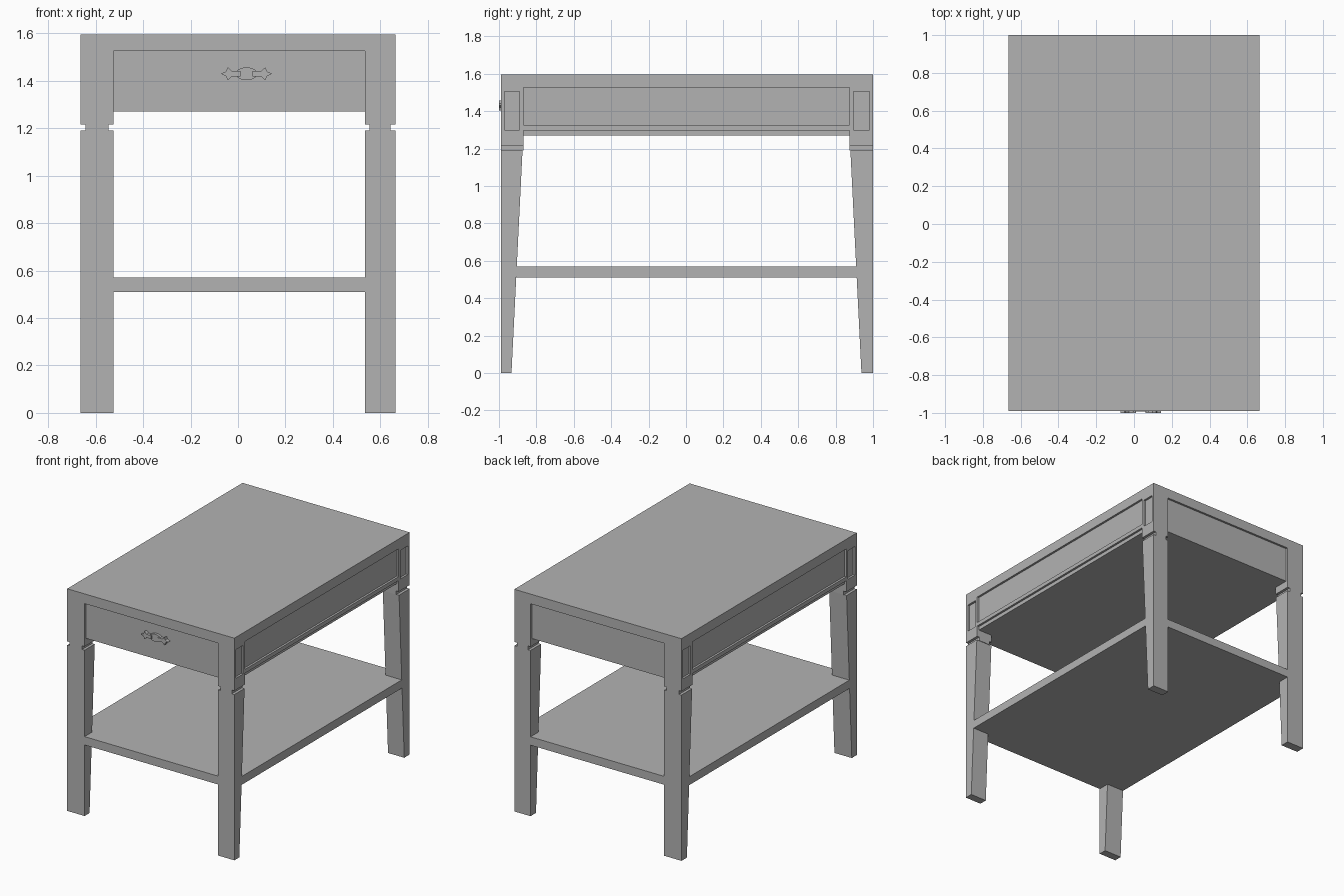
import bpy
import bmesh
import math
from mathutils import Vector

if "Cube" in bpy.data.objects:
    bpy.data.objects.remove(bpy.data.objects["Cube"], do_unlink=True)

GREY = (0.45, 0.45, 0.45, 1)
paint = bpy.data.materials.new("plain grey")
paint.use_nodes = True
paint.diffuse_color = GREY
paint.node_tree.nodes["Principled BSDF"].inputs["Base Color"].default_value = GREY

X0, X1 = -0.664, 0.664      # outer sides
Y0, Y1 = -0.99, 1.0         # front and back
IX0, IX1 = -0.526, 0.535    # inner edges of the legs
IY0, IY1 = -0.87, 0.875
RAIL, TOP = 1.525, 1.595
APRON = 1.27
NECK0, NECK1 = 1.19, 1.217
REVEAL = 0.015


def finish(name, bm):
    bmesh.ops.recalc_face_normals(bm, faces=bm.faces)
    mesh = bpy.data.meshes.new(name)
    bm.to_mesh(mesh)
    bm.free()
    mesh.materials.append(paint)
    obj = bpy.data.objects.new(name, mesh)
    bpy.context.collection.objects.link(obj)
    return obj


def prism(name, points, depth):
    """Extrude a closed outline along the depth vector."""
    bm = bmesh.new()
    face = bm.faces.new([bm.verts.new(p) for p in points])
    new = bmesh.ops.extrude_face_region(bm, geom=[face])["geom"]
    verts = [v for v in new if isinstance(v, bmesh.types.BMVert)]
    bmesh.ops.translate(bm, verts=verts, vec=Vector(depth))
    return finish(name, bm)


def box_mesh(x, y, z):
    bm = bmesh.new()
    bmesh.ops.create_cube(bm, size=1)
    for v in bm.verts:
        v.co = [r[0] if c < 0 else r[1] for c, r in zip(v.co, (x, y, z))]
    return bm


def box(name, x, y, z):
    return finish(name, box_mesh(x, y, z))


# Table top and the recessed drawer case below it
box("table_top", (X0, X1), (Y0, Y1), (RAIL, TOP))
box("drawer_case", (X0 + REVEAL, X1 - REVEAL),
    (Y0 + REVEAL, Y1 - REVEAL), (APRON, RAIL))

# Corner posts with a sunken panel, grooved necks and tapered legs
for side, outer, inner in (("right", X0, IX0), ("left", X1, IX1)):
    sx = 1 if outer > 0 else -1
    x = (min(outer, inner), max(outer, inner))
    for end, edge, iy in (("front", Y0, IY0), ("back", Y1, IY1)):
        sy = 1 if edge > 0 else -1
        y = (min(edge, iy), max(edge, iy))
        label = f"{end}_{side}"

        bm = box_mesh(x, y, (NECK1, RAIL))
        bm.normal_update()
        face = max(bm.faces, key=lambda f: f.normal.x * sx)
        bmesh.ops.inset_individual(bm, faces=[face], thickness=0.028)
        low = min(v.co.z for v in face.verts)
        for v in face.verts:
            if v.co.z < low + 0.01:
                v.co.z = 1.30
        new = bmesh.ops.extrude_face_region(bm, geom=[face])["geom"]
        if face.is_valid:
            bm.faces.remove(face)
        for v in new:
            if isinstance(v, bmesh.types.BMVert):
                v.co.x -= sx * 0.02
        finish(f"{label}_post", bm)

        box(f"{label}_neck", (x[0] + 0.02, x[1] - 0.02), y, (NECK0, NECK1))
        taper = iy + sy * 0.004
        foot = iy + sy * 0.063
        prism(f"{label}_leg",
              [(x[0], edge, 0), (x[0], foot, 0),
               (x[0], taper, NECK0), (x[0], edge, NECK0)],
              (x[1] - x[0], 0, 0))

    # Bead along the lower edge of the side panel
    bead = (min(outer, outer - sx * REVEAL), max(outer, outer - sx * REVEAL))
    box(f"{side}_side_bead", bead, (IY0, IY1), (1.297, 1.325))

# Shelf notched around the four legs
SY0, SY1 = -0.907, 0.912
shelf = [(IX0, Y0), (IX1, Y0), (IX1, SY0), (X1, SY0), (X1, SY1), (IX1, SY1),
         (IX1, Y1), (IX0, Y1), (IX0, SY1), (X0, SY1), (X0, SY0), (IX0, SY0)]
prism("lower_shelf", [(px, py, 0.51) for px, py in shelf], (0, 0, 0.06))

# Drawer pull: oval centre plate, two bars and pointed finials
PX, PZ = 0.036, 1.43
FACE = Y0 + REVEAL
oval = [(PX + 0.046 * math.cos(a), FACE, PZ + 0.027 * math.sin(a))
        for a in (math.tau * i / 20 for i in range(20))]
prism("pull_plate", oval, (0, -0.018, 0))
half = [(0.025, 0.012), (0.062, 0.012), (0.08, 0.028), (0.086, 0.01), (0.108, 0)]
outline = half + [(u, -w) for u, w in reversed(half[:-1])]
for side, s in (("right", -1), ("left", 1)):
    prism(f"pull_{side}_finial",
          [(PX + s * u, FACE, PZ + w) for u, w in outline], (0, -0.025, 0))
